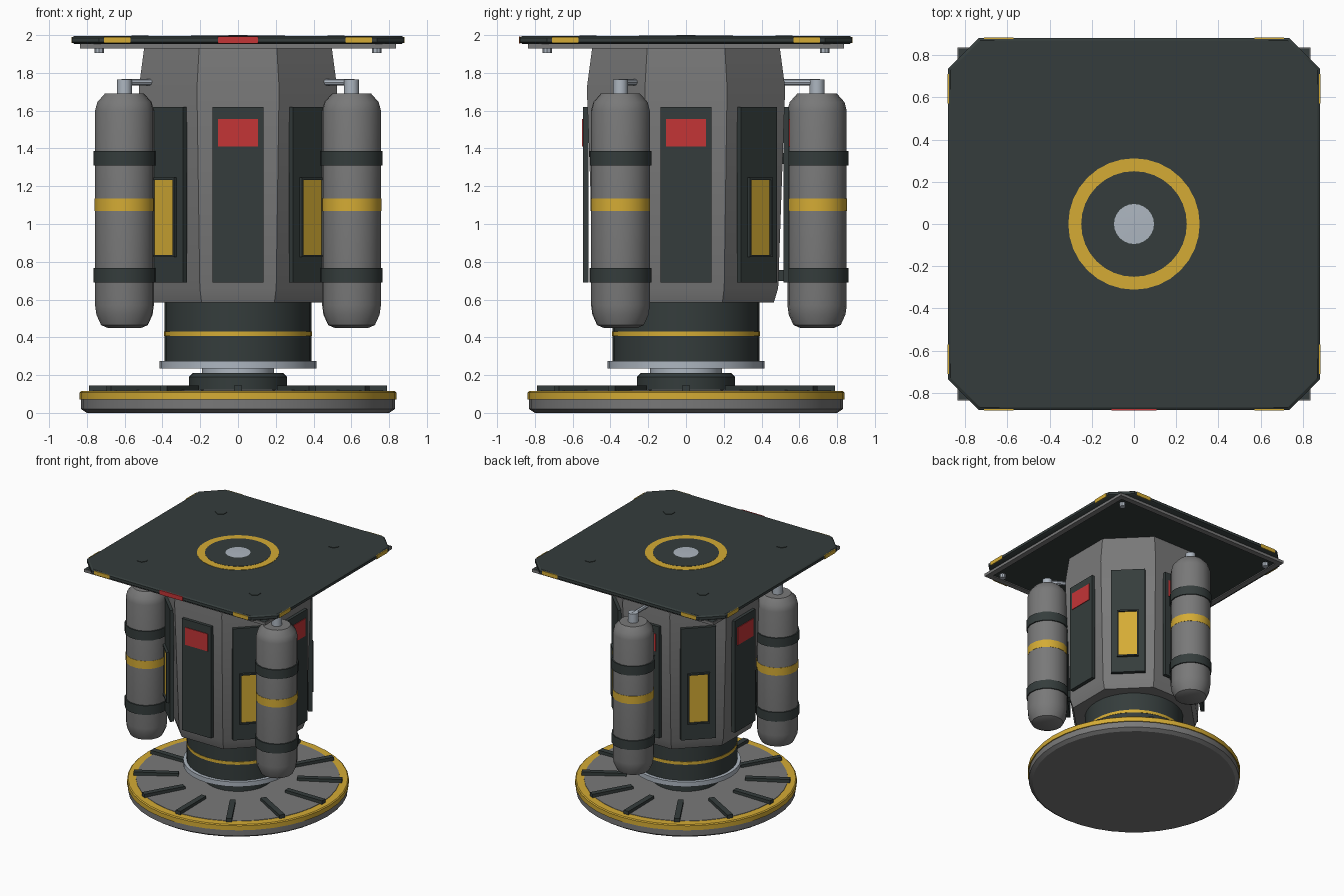
import bpy
import bmesh
import math
from mathutils import Matrix, Vector

cube = bpy.data.objects.get("Cube")
if cube:
    bpy.data.objects.remove(cube, do_unlink=True)


def material(name, rgb):
    m = bpy.data.materials.new(name)
    m.use_nodes = True
    m.diffuse_color = (*rgb, 1)
    m.node_tree.nodes["Principled BSDF"].inputs["Base Color"].default_value = (*rgb, 1)
    return m


GREY = material("hull grey", (0.19, 0.19, 0.19))
DARK = material("dark slate", (0.035, 0.046, 0.045))
YELLOW = material("warning yellow", (0.66, 0.41, 0.035))
RED = material("signal red", (0.55, 0.035, 0.037))
METAL = material("pale metal", (0.42, 0.47, 0.53))


def finish(name, bm, mat, matrix=Matrix()):
    """Turn a bmesh into an object, smooth except at sharp edges."""
    bmesh.ops.recalc_face_normals(bm, faces=bm.faces)
    for f in bm.faces:
        f.smooth = True
    for e in bm.edges:
        e.smooth = e.calc_face_angle(0) < math.radians(32)
    bm.transform(matrix)
    mesh = bpy.data.meshes.new(name)
    bm.to_mesh(mesh)
    bm.free()
    mesh.materials.append(mat)
    ob = bpy.data.objects.new(name, mesh)
    bpy.context.collection.objects.link(ob)
    return ob


def loft(name, rings, mat, matrix=Matrix()):
    """Skin equal-length rings of points and cap both ends."""
    bm = bmesh.new()
    loops = [[bm.verts.new(p) for p in ring] for ring in rings]
    n = len(loops[0])
    for a, b in zip(loops, loops[1:]):
        for i in range(n):
            j = (i + 1) % n
            bm.faces.new((a[i], a[j], b[j], b[i]))
    bm.faces.new(loops[0])
    bm.faces.new(loops[-1])
    return finish(name, bm, mat, matrix)


def lathe(name, profile, mat, sides=32, matrix=Matrix(), flats=False):
    """Turn a (radius, z) profile; with flats, the radius is measured to the face."""
    turn = math.pi / sides if flats else 0
    grow = 1 / math.cos(math.pi / sides) if flats else 1
    rings = []
    for r, z in profile:
        angles = [turn + math.tau * i / sides for i in range(sides)]
        rings.append([(r * grow * math.cos(a), r * grow * math.sin(a), z) for a in angles])
    return loft(name, rings, mat, matrix)


def drum(name, r, z0, z1, mat, sides=32, matrix=Matrix()):
    return lathe(name, [(r, z0), (r, z1)], mat, sides, matrix)


def box(name, lo, hi, mat, matrix=Matrix()):
    bm = bmesh.new()
    bmesh.ops.create_cube(bm, size=1)
    lo, hi = Vector(lo), Vector(hi)
    for v in bm.verts:
        v.co = [(lo[i] + hi[i]) / 2 + v.co[i] * (hi[i] - lo[i]) for i in range(3)]
    return finish(name, bm, mat, matrix)


def turned(degrees):
    return Matrix.Rotation(math.radians(degrees), 4, "Z")


# Round base with yellow rim and radial ribs
lathe("base_disc", [(0.80, 0), (0.83, 0.02), (0.83, 0.07)], GREY, 40)
lathe("base_rim", [(0.838, 0.07), (0.838, 0.108), (0.83, 0.115)], YELLOW, 40)
lathe("base_deck", [(0.775, 0.1), (0.77, 0.118), (0.26, 0.125)], GREY, 40)
for k in range(12):
    box("base_rib", (0.45, -0.022, 0.11), (0.79, 0.022, 0.145), DARK, turned(30 * k))

# Pivot stack
lathe("pivot_hub", [(0.26, 0.11), (0.26, 0.19), (0.24, 0.21)], DARK)
drum("pivot_neck", 0.19, 0.2, 0.24, METAL)
drum("pivot_flange", 0.415, 0.235, 0.275, METAL)
drum("lower_drum", 0.388, 0.275, 0.59, DARK)
drum("lower_drum_stripe", 0.391, 0.408, 0.432, YELLOW)

# Eight-sided body
lathe("body", [(0.465, 0.585), (0.488, 0.66), (0.525, 1.72), (0.495, 1.945)],
      GREY, 8, flats=True)

# Side panels: red tags on the square faces, framed yellow hatches on the diagonals
for k in range(8):
    m = turned(45 * k)
    box("side_panel", (0.515, -0.135, 0.69), (0.546, 0.135, 1.62), DARK, m)
    if k % 2 == 0:
        box("red_tag", (0.545, -0.105, 1.41), (0.551, 0.105, 1.555), RED, m)
    else:
        box("yellow_hatch", (0.545, -0.075, 0.835), (0.551, 0.075, 1.235), YELLOW, m)
        for s in (-1, 1):
            y0, y1 = sorted((s * 0.073, s * 0.085))
            box("hatch_side", (0.54, y0, 0.825), (0.565, y1, 1.245), DARK, m)
            z0, z1 = (0.825, 0.837) if s < 0 else (1.233, 1.245)
            box("hatch_end", (0.54, -0.073, z0), (0.565, 0.073, z1), DARK, m)

# Three tanks with straps, stripe, valve and feed pipe
for angle in (-30, 90, 210):
    m = turned(angle)
    at = m @ Matrix.Translation((0.694, 0, 0))
    lathe("tank", [(0.09, 0.45), (0.125, 0.465), (0.15, 0.52), (0.157, 0.57),
                   (0.157, 1.6), (0.145, 1.645), (0.105, 1.69)], GREY, 16, at)
    drum("tank_stripe", 0.159, 1.07, 1.135, YELLOW, 16, at)
    for z in (0.69, 1.31):
        drum("tank_strap", 0.166, z, z + 0.076, DARK, 16, at)
        box("tank_bracket", (0.47, -0.04, z + 0.008), (0.56, 0.04, z + 0.066), DARK, m)
    drum("tank_valve", 0.04, 1.685, 1.765, METAL, 12, at)
    pipe = m @ Matrix.Translation((0, 0, 1.75)) @ Matrix.Rotation(math.pi / 2, 4, "Y")
    drum("feed_pipe", 0.017, 0.5, 0.71, METAL, 8, pipe)

# Top plate with clipped corners
half, clip = 0.88, 0.735
outline = []
for k in range(4):
    outline += [turned(90 * k) @ Vector(p) for p in ((half, -clip, 0), (half, clip, 0))]
plate_steps = [(0.985, 1.953), (1, 1.963), (1, 1.985), (0.988, 1.994)]
loft("top_plate", [[(p.x * s, p.y * s, z) for p in outline] for s, z in plate_steps], DARK)

# Underside sheet, frame bars and corner pegs
box("under_sheet", (-0.83, -0.83, 1.938), (0.83, 0.83, 1.956), DARK)
for k in range(4):
    m = turned(90 * k)
    box("under_frame_bar", (0.79, -0.836, 1.93), (0.836, 0.836, 1.954), GREY, m)
    drum("corner_peg", 0.025, 1.905, 1.94, METAL, 8,
         m @ Matrix.Translation((0.735, 0.735, 0)))
    drum("plate_bolt", 0.045, 1.985, 1.998, DARK, 6,
         m @ Matrix.Translation((0.52, 0.52, 0)))
    # Coloured edge markers
    for y in (-0.64, 0.64):
        box("edge_marker", (0.876, y - 0.07, 1.958), (0.882, y + 0.07, 1.99), YELLOW, m)
box("front_marker", (-0.107, -0.883, 1.956), (0.107, -0.875, 1.992), RED)

# Ring and dome on the plate
drum("plate_ring", 0.311, 1.99, 1.9965, YELLOW)
drum("plate_ring_centre", 0.25, 1.99, 1.998, DARK)
lathe("plate_dome", [(0.115, 1.985), (0.112, 1.9975), (0.06, 1.999), (0.02, 2.0)], METAL, 24)
